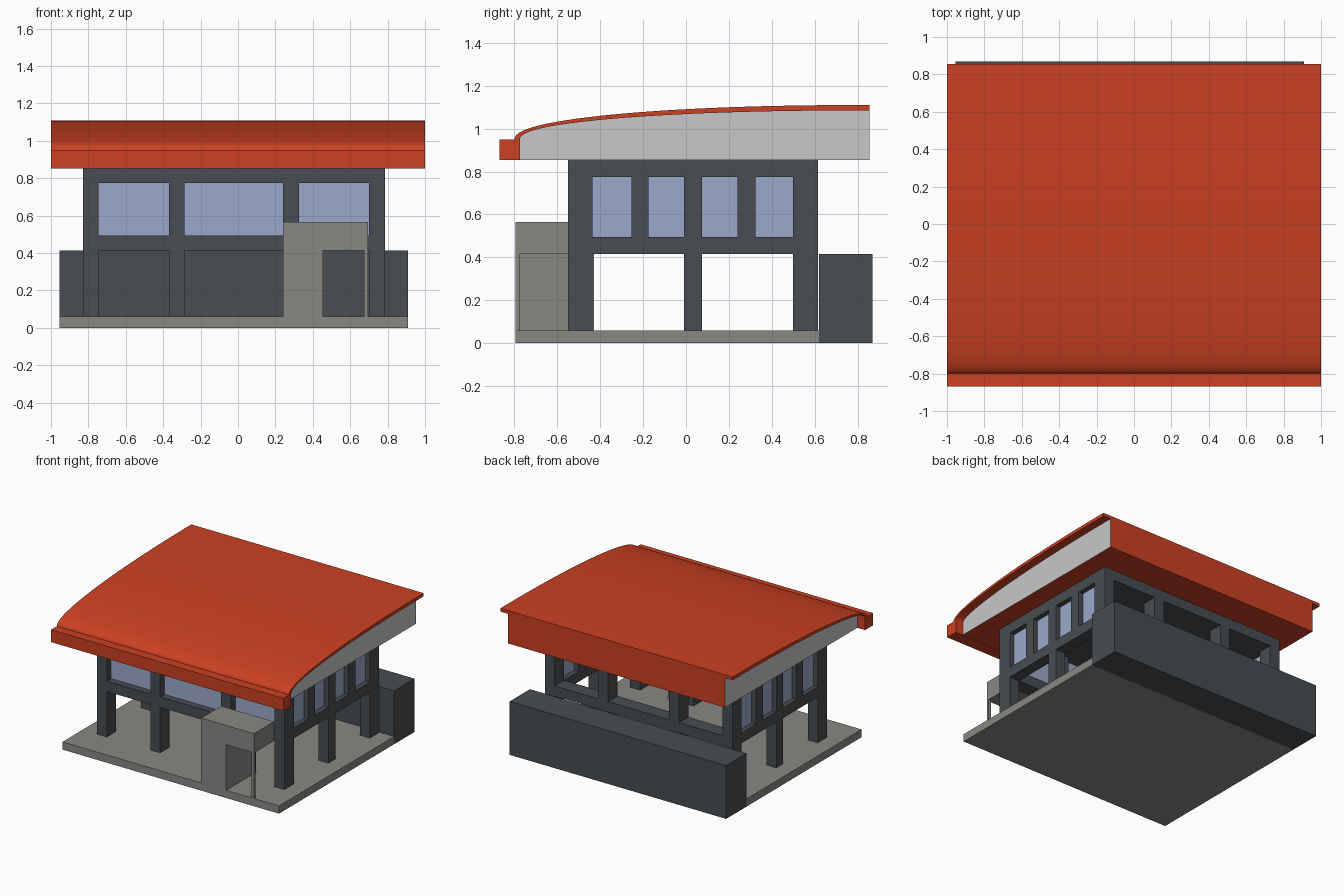
import bpy, bmesh, math

if "Cube" in bpy.data.objects:
    bpy.data.objects.remove(bpy.data.objects["Cube"])


def material(name, rgb):
    m = bpy.data.materials.new(name)
    m.diffuse_color = (*rgb, 1)
    m.use_nodes = True
    m.node_tree.nodes["Principled BSDF"].inputs["Base Color"].default_value = m.diffuse_color
    return m


RED = material("roof red", (0.60, 0.052, 0.016))
DARK = material("dark slate", (0.065, 0.073, 0.082))
GREY = material("concrete grey", (0.25, 0.245, 0.23))
PALE = material("pale grey", (0.58, 0.58, 0.58))
GLASS = material("window blue", (0.33, 0.40, 0.60))


def finish(name, bm, *mats):
    bmesh.ops.recalc_face_normals(bm, faces=bm.faces)
    me = bpy.data.meshes.new(name)
    bm.to_mesh(me)
    bm.free()
    for m in mats:
        me.materials.append(m)
    ob = bpy.data.objects.new(name, me)
    bpy.context.collection.objects.link(ob)
    return ob


def boxes(name, mat, items):
    """One object from boxes given as (x0, x1, y0, y1, z0, z1)."""
    bm = bmesh.new()
    for x0, x1, y0, y1, z0, z1 in items:
        vs = bmesh.ops.create_cube(bm, size=1)["verts"]
        for v in vs:
            v.co = (x1 if v.co.x > 0 else x0,
                    y1 if v.co.y > 0 else y0,
                    z1 if v.co.z > 0 else z0)
    return finish(name, bm, mat)


def extrude_x(name, profile, half, *mats):
    """Extrude a (y, z) outline along x; end caps use the last material."""
    bm = bmesh.new()
    face = bm.faces.new([bm.verts.new((-half, y, z)) for y, z in profile])
    ext = bmesh.ops.extrude_face_region(bm, geom=[face])["geom"]
    for v in ext:
        if isinstance(v, bmesh.types.BMVert):
            v.co.x = half
    bm.normal_update()
    for f in bm.faces:
        if abs(f.normal.x) > 0.9:
            f.material_index = len(mats) - 1
    return finish(name, bm, *mats)


# Base slab and long block behind the house
boxes("base_slab", GREY, [(-0.955, 0.91, -0.795, 0.62, 0, 0.06)])
boxes("rear_block", DARK, [(-0.955, 0.91, 0.62, 0.87, 0, 0.415)])

# Frame of columns and beams
X0, X1, Y0, Y1 = -0.83, 0.785, -0.55, 0.615
TX, TY = 0.085, 0.115            # side and front wall thickness
LOW, SILL, HEAD, TOP = 0.415, 0.495, 0.775, 0.86
front_cols = [(-0.83, -0.745), (-0.37, -0.285), (0.24, 0.325), (0.70, 0.785)]
side_posts = [(-0.255, -0.175), (0.24, 0.325)]
frame = [(X0, X1, Y0, Y1, HEAD, TOP)]
front_walls = [(Y0, Y0 + TY), (Y1 - TY, Y1)]
side_walls = [(X0, X0 + TX), (X1 - TX, X1)]
for a, b in front_walls:
    frame += [(c, d, a, b, 0.06, HEAD) for c, d in front_cols]
    frame += [(l[1], r[0], a, b, LOW, SILL) for l, r in zip(front_cols, front_cols[1:])]
for a, b in side_walls:
    frame.append((a, b, -0.01, 0.075, 0.06, HEAD))
    frame += [(a, b, -0.435, -0.01, LOW, SILL), (a, b, 0.075, 0.50, LOW, SILL)]
    frame += [(a, b, c, d, SILL, HEAD) for c, d in side_posts]
boxes("house_frame", DARK, frame)

# Window panes in the front and both sides
yg = Y0 + TY / 2
boxes("front_windows", GLASS,
      [(l[1], r[0], yg - 0.004, yg + 0.004, SILL, HEAD)
       for l, r in zip(front_cols, front_cols[1:])])
gaps = [(-0.435, -0.255), (-0.175, -0.01), (0.075, 0.24), (0.325, 0.50)]
boxes("side_windows", GLASS,
      [((a + b) / 2 - 0.004, (a + b) / 2 + 0.004, c, d, SILL, HEAD)
       for a, b in side_walls for c, d in gaps])

# Entrance porch: solid left part, canopy, slim corner post
boxes("porch", GREY, [
    (0.24, 0.455, -0.795, -0.55, 0.06, 0.565),
    (0.455, 0.695, -0.795, -0.55, 0.415, 0.565),
    (0.675, 0.695, -0.795, -0.775, 0.06, 0.415),
    (0.325, 0.455, -0.55, -0.43, 0.06, 0.415),
])


# Curved roof: shell with overhang, and the body beneath it
def arc(start, height, n=28):
    pts = []
    for i in range(n + 1):
        t = math.pi / 2 * i / n
        pts.append((0.78 - (0.78 - start) * math.cos(t),
                    0.95 + height * math.sin(t) ** 0.92))
    return pts + [(0.855, 0.95 + height)]


outer, inner = arc(-0.80, 0.16), arc(-0.775, 0.135)
shell = extrude_x("roof_shell", outer + inner[::-1], 1.0, RED)
extrude_x("roof_body", [(-0.775, 0.855)] + inner + [(0.855, 0.855)], 0.935, RED, PALE)
boxes("roof_gutter", RED, [(-1, 1, -0.87, -0.775, 0.853, 0.95)])

bpy.ops.object.select_all(action="DESELECT")
shell.select_set(True)
bpy.context.view_layer.objects.active = shell
bpy.ops.object.shade_smooth_by_angle(angle=math.radians(25))
